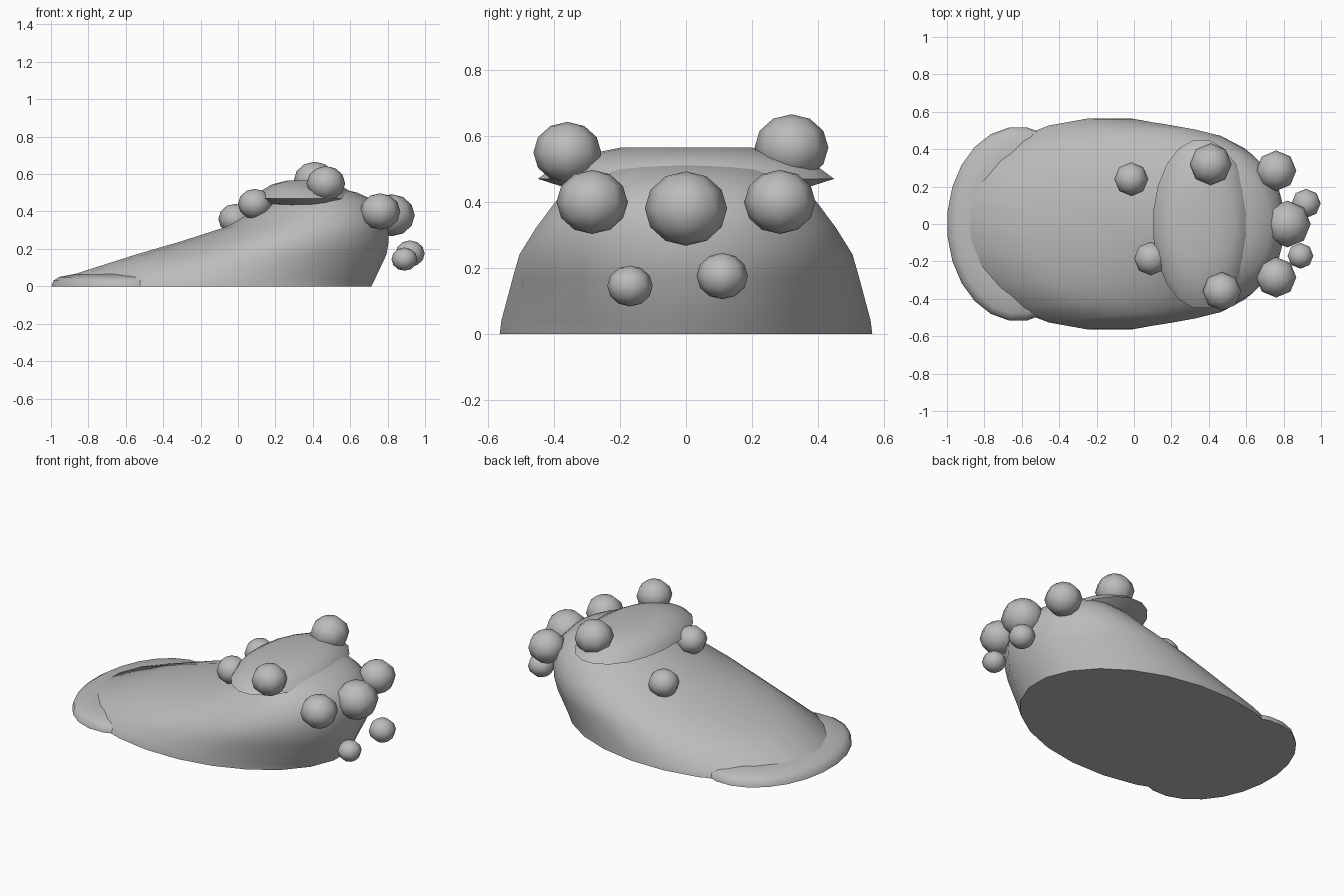
import bpy, bmesh, math

cube = bpy.data.objects.get("Cube")
if cube:
    bpy.data.objects.remove(cube, do_unlink=True)

grey = bpy.data.materials.new("soft_grey")
grey.use_nodes = True
COLOUR = (0.5, 0.5, 0.5, 1)
grey.diffuse_color = COLOUR
grey.node_tree.nodes["Principled BSDF"].inputs["Base Color"].default_value = COLOUR


def add_object(name, bm, sharp_angle):
    bmesh.ops.recalc_face_normals(bm, faces=bm.faces)
    mesh = bpy.data.meshes.new(name)
    bm.to_mesh(mesh)
    bm.free()
    mesh.materials.append(grey)
    obj = bpy.data.objects.new(name, mesh)
    bpy.context.collection.objects.link(obj)
    bpy.ops.object.select_all(action='DESELECT')
    obj.select_set(True)
    bpy.context.view_layer.objects.active = obj
    bpy.ops.object.shade_smooth_by_angle(angle=math.radians(sharp_angle))
    return obj


def loft(name, slices, sides, sharp_angle=60):
    """Stack elliptical slices given as (z, back x, front x, half width)."""
    bm = bmesh.new()
    rings = []
    for z, x0, x1, w in slices:
        mid, rad = (x0 + x1) / 2, (x1 - x0) / 2
        angles = [math.tau * (i + 0.5) / sides for i in range(sides)]
        rings.append([bm.verts.new((mid + rad * math.cos(a), w * math.sin(a), z))
                      for a in angles])
    for low, high in zip(rings, rings[1:]):
        for i in range(sides):
            j = (i + 1) % sides
            bm.faces.new((low[i], low[j], high[j], high[i]))
    bm.faces.new(rings[0])
    bm.faces.new(rings[-1])
    return add_object(name, bm, sharp_angle)


def ball(name, centre, radius):
    bm = bmesh.new()
    bmesh.ops.create_uvsphere(bm, u_segments=8, v_segments=6, radius=1)
    bmesh.ops.scale(bm, verts=bm.verts, vec=(radius, radius, radius * 0.9))
    bmesh.ops.translate(bm, verts=bm.verts, vec=centre)
    return add_object(name, bm, 80)


# Sloping body: wide base, leaning forward and rounding over at the top
loft("body", [
    (0, -0.98, 0.72, 0.57),
    (0.04, -0.96, 0.74, 0.565),
    (0.17, -0.55, 0.80, 0.53),
    (0.24, -0.31, 0.81, 0.51),
    (0.32, -0.06, 0.81, 0.46),
    (0.40, 0.08, 0.79, 0.40),
    (0.46, 0.18, 0.73, 0.33),
    (0.50, 0.26, 0.64, 0.26),
    (0.52, 0.34, 0.56, 0.14),
], 24)

# Flat oval pad under the tail
loft("tail_pad", [
    (0, -1.0, -0.24, 0.52),
    (0.03, -0.99, -0.25, 0.515),
    (0.05, -0.96, -0.28, 0.48),
    (0.065, -0.88, -0.36, 0.38),
], 24)

# Wide flattened cap on the top
loft("cap", [
    (0.42, 0.25, 0.50, 0.26),
    (0.44, 0.16, 0.58, 0.36),
    (0.47, 0.10, 0.62, 0.455),
    (0.51, 0.12, 0.60, 0.40),
    (0.545, 0.18, 0.54, 0.30),
    (0.565, 0.26, 0.45, 0.20),
], 20)

# Round knobs on the front, cap and back
for name, centre, radius in [
    ("nose_ball", (0.82, 0, 0.38), 0.125),
    ("cheek_ball_back", (0.76, 0.285, 0.4), 0.108),
    ("cheek_ball_front", (0.76, -0.285, 0.4), 0.108),
    ("chin_ball_back", (0.92, 0.11, 0.175), 0.078),
    ("chin_ball_front", (0.89, -0.17, 0.145), 0.069),
    ("cap_ball_back", (0.41, 0.32, 0.565), 0.112),
    ("cap_ball_front", (0.47, -0.36, 0.55), 0.103),
    ("back_ball_far", (-0.015, 0.24, 0.36), 0.09),
    ("back_ball_near", (0.09, -0.185, 0.44), 0.09),
]:
    ball(name, centre, radius)
